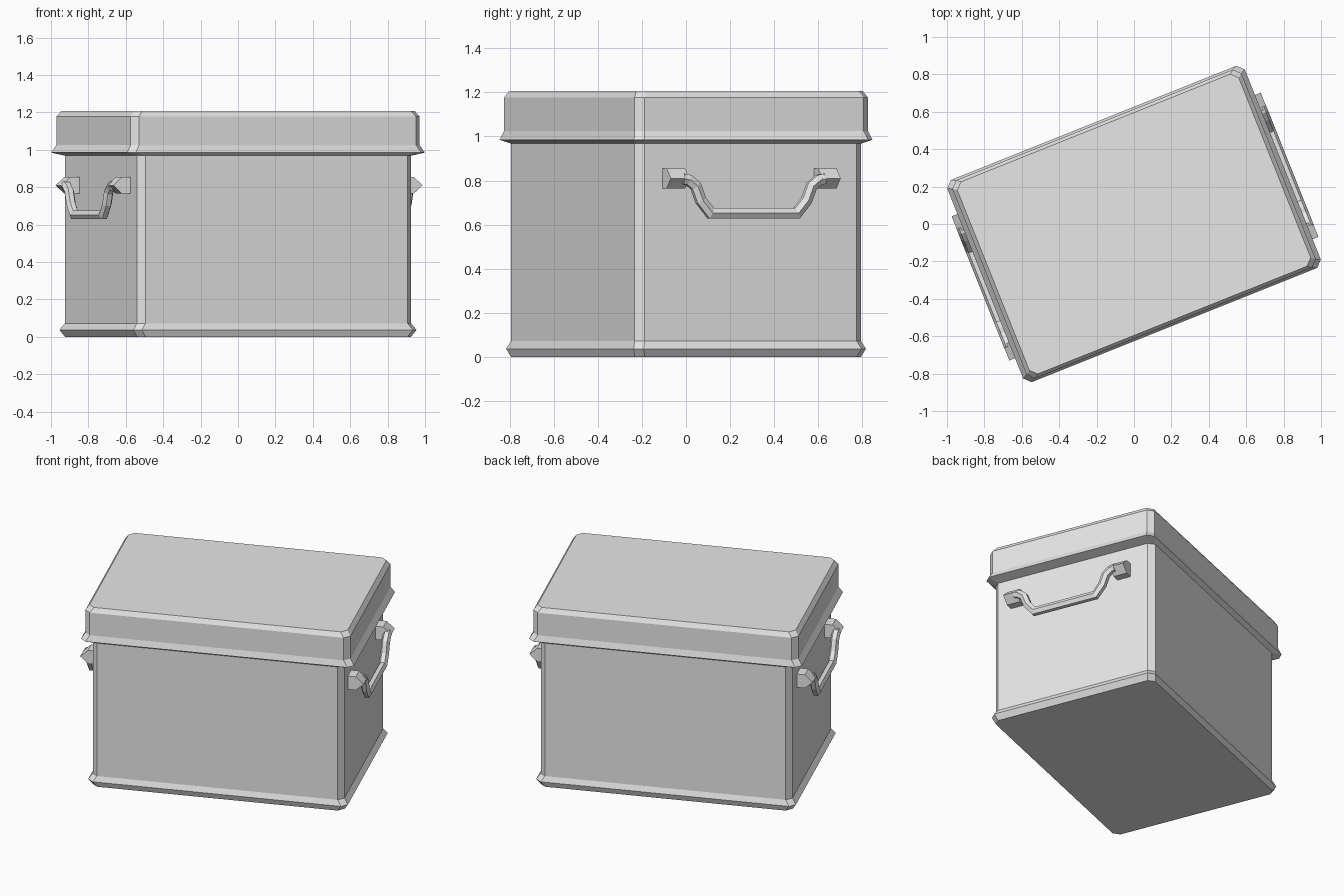
import bpy, bmesh, math
from mathutils import Matrix, Vector

cube = bpy.data.objects.get("Cube")
if cube:
    bpy.data.objects.remove(cube)

TURN = Matrix.Rotation(math.radians(21.8), 4, 'Z')

grey = bpy.data.materials.new("plain_grey")
grey.use_nodes = True
grey.diffuse_color = (0.8, 0.8, 0.8, 1)
grey.node_tree.nodes["Principled BSDF"].inputs["Base Color"].default_value = (0.8, 0.8, 0.8, 1)


def loft(name, rings):
    """Skin a list of equal closed rings, cap the ends, turn into place."""
    bm = bmesh.new()
    loops = [[bm.verts.new(p) for p in ring] for ring in rings]
    n = len(loops[0])
    for a, b in zip(loops, loops[1:]):
        for i in range(n):
            j = (i + 1) % n
            bm.faces.new((a[i], a[j], b[j], b[i]))
    bm.faces.new(loops[0][::-1])
    bm.faces.new(loops[-1])
    bmesh.ops.recalc_face_normals(bm, faces=bm.faces)
    bm.transform(TURN)
    mesh = bpy.data.meshes.new(name)
    bm.to_mesh(mesh)
    bm.free()
    mesh.materials.append(grey)
    obj = bpy.data.objects.new(name, mesh)
    bpy.context.collection.objects.link(obj)
    return obj


def corner_cut_ring(a, b, z, c=0.035):
    """Rectangle with chamfered corners, half sizes a and b."""
    quarter = [(a, b - c), (a - c, b)]
    pts = quarter + [(-x, y) for x, y in quarter[::-1]]
    pts += [(-x, -y) for x, y in pts]
    return [(x, y, z) for x, y in pts]


# Body with a flared foot band
loft("body", [corner_cut_ring(*r) for r in (
    (0.79, 0.553, 0), (0.815, 0.567, 0.037), (0.79, 0.553, 0.072), (0.79, 0.553, 0.98))])

# Lid with a flared rim and a bevelled top
loft("lid", [corner_cut_ring(*r) for r in (
    (0.79, 0.553, 0.968), (0.857, 0.582, 0.985), (0.832, 0.57, 1.025),
    (0.832, 0.57, 1.177), (0.81, 0.553, 1.207))])

# Handles on the short ends
MID = -0.015
bar_half = [(0.345, 0.808), (0.318, 0.803), (0.283, 0.775), (0.258, 0.71), (0.21, 0.652)]
bar_path = [Vector((-v, z)) for v, z in bar_half] + [Vector(p) for p in bar_half[::-1]]


def bar_rings(side, radius=0.027, centre=0.864):
    """Hexagonal section swept with mitred joints along the bar path."""
    rings = []
    for i, p in enumerate(bar_path):
        d_in = (p - bar_path[max(i - 1, 0)]).normalized()
        d_out = (bar_path[min(i + 1, len(bar_path) - 1)] - p).normalized()
        t = (d_in + d_out).normalized()
        miter = 1 / max(t.dot(d_out if d_out.length else d_in), 0.5)
        normal = Vector((-t.y, t.x)) * miter
        ring = []
        for k in range(6):
            ang = k * math.pi / 3
            q = p + normal * radius * math.sin(ang)
            ring.append((side * (centre + radius * math.cos(ang)), q.x + MID, q.y))
        rings.append(ring)
    return rings


bracket_profile = [(0.77, 0.765), (0.84, 0.765), (0.89, 0.81), (0.84, 0.855), (0.77, 0.855)]

for side, label in ((1, "left"), (-1, "right")):
    loft(label + "_handle_bar", bar_rings(side))
    for end, place in ((-1, "front"), (1, "back")):
        y = MID + end * 0.37
        loft(f"{label}_{place}_bracket",
             [[(side * u, y + w, z) for u, z in bracket_profile] for w in (-0.045, 0.045)])
